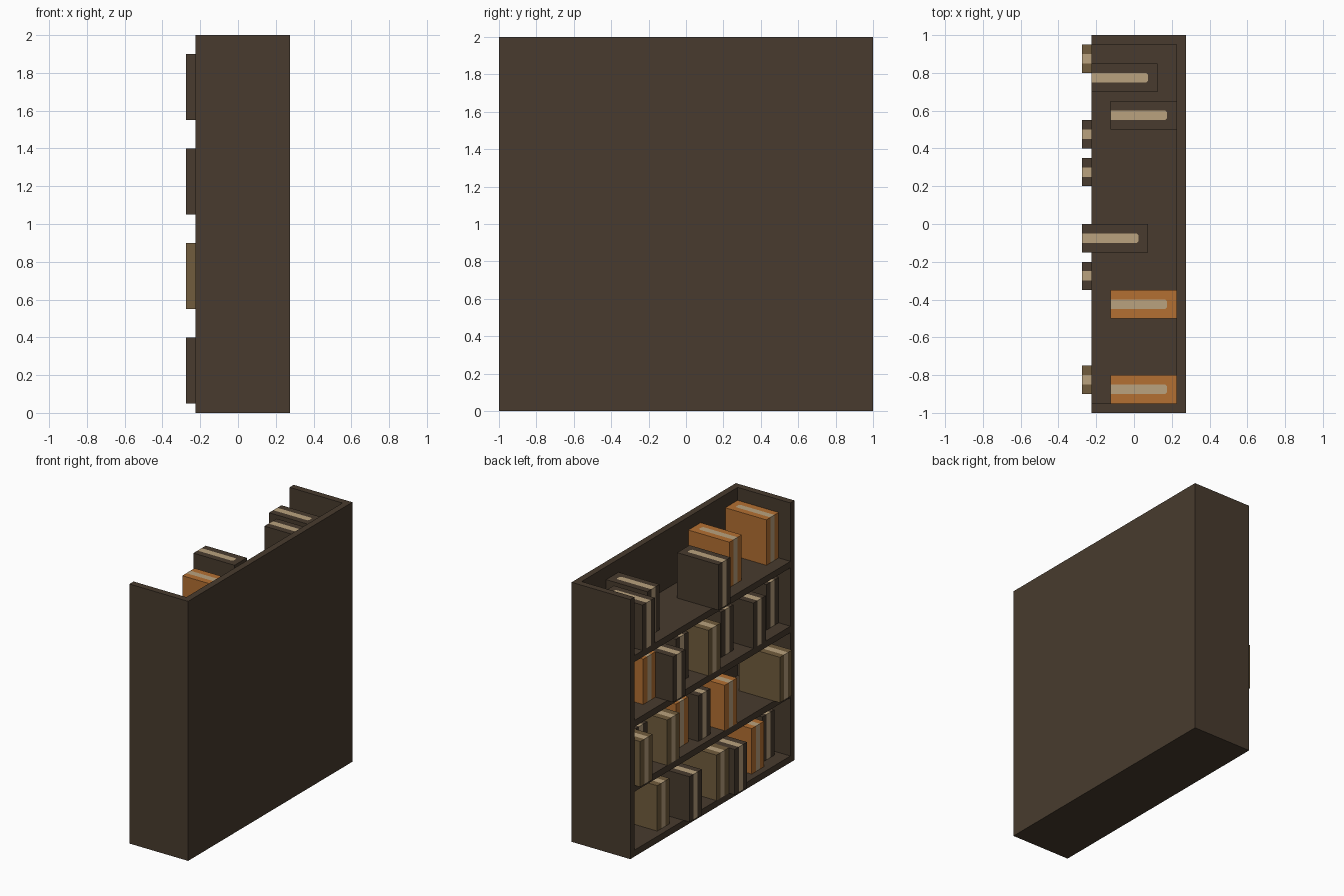
import bpy, bmesh

if "Cube" in bpy.data.objects:
    bpy.data.objects.remove(bpy.data.objects["Cube"])


def srgb(r, g, b):
    def lin(c):
        c /= 255
        return c / 12.92 if c <= 0.04045 else ((c + 0.055) / 1.055) ** 2.4
    return (lin(r), lin(g), lin(b), 1)


def material(name, rgb):
    m = bpy.data.materials.new(name)
    m.diffuse_color = srgb(*rgb)
    m.use_nodes = True
    m.node_tree.nodes["Principled BSDF"].inputs["Base Color"].default_value = m.diffuse_color
    return m


DARK = material("dark_wood", (72, 59, 46))
BROWN = material("tan_brown", (113, 92, 61))
ORANGE = material("orange_leather", (180, 112, 50))
PAPER = material("cream_paper", (186, 162, 126))


def prism(name, outline, z0, z1, mat):
    """Extrude an x/y outline from z0 up to z1."""
    bm = bmesh.new()
    face = bm.faces.new([bm.verts.new((x, y, z0)) for x, y in outline])
    ext = bmesh.ops.extrude_face_region(bm, geom=[face])
    top = [v for v in ext["geom"] if isinstance(v, bmesh.types.BMVert)]
    bmesh.ops.translate(bm, verts=top, vec=(0, 0, z1 - z0))
    bmesh.ops.recalc_face_normals(bm, faces=bm.faces[:])
    mesh = bpy.data.meshes.new(name)
    bm.to_mesh(mesh)
    bm.free()
    mesh.materials.append(mat)
    obj = bpy.data.objects.new(name, mesh)
    bpy.context.collection.objects.link(obj)
    return obj


# Case: back and both sides as one U-shaped wall, open at the top and at -x
prism("case_walls", [(-0.225, -1), (0.275, -1), (0.275, 1), (-0.225, 1),
                     (-0.225, 0.95), (0.225, 0.95), (0.225, -0.95), (-0.225, -0.95)],
      0, 2, DARK)

# Shelves
for i in range(4):
    prism(f"shelf_{i + 1}", [(-0.225, -0.95), (0.225, -0.95), (0.225, 0.95), (-0.225, 0.95)],
          0.5 * i, 0.5 * i + 0.05, DARK)


def book(name, x, y, z, mat):
    """Cover wraps a page block; the spine is at +x, the page edge faces -x."""
    inner = [(0, 0.05), (0.29, 0.05), (0.30, 0.06), (0.30, 0.09), (0.29, 0.10), (0, 0.10)]
    cover = [(0, 0), (0.35, 0), (0.35, 0.15), (0, 0.15)] + inner[::-1]
    for part, outline, m in (("cover", cover, mat), ("pages", inner, PAPER)):
        prism(f"{name}_{part}", [(x + a, y + b) for a, b in outline], z, z + 0.35, m)


# Books per shelf, bottom to top: (front x, lower y, cover)
shelves = [
    [(-0.175, 0.45, BROWN), (-0.275, 0.20, DARK), (-0.225, -0.20, BROWN),
     (-0.275, -0.35, DARK), (-0.175, -0.70, ORANGE), (-0.125, -0.90, DARK)],
    [(-0.275, 0.80, BROWN), (-0.125, 0.65, DARK), (-0.225, 0.40, BROWN),
     (-0.125, 0.15, ORANGE), (-0.175, -0.05, DARK), (-0.225, -0.30, ORANGE),
     (-0.275, -0.90, BROWN)],
    [(-0.125, 0.55, ORANGE), (-0.275, 0.40, DARK), (-0.125, 0.15, DARK),
     (-0.225, -0.10, BROWN), (-0.125, -0.40, DARK), (-0.225, -0.65, DARK),
     (-0.125, -0.95, DARK)],
    [(-0.225, 0.70, DARK), (-0.125, 0.50, DARK), (-0.275, -0.15, DARK),
     (-0.125, -0.50, ORANGE), (-0.125, -0.95, ORANGE)],
]
for i, row in enumerate(shelves):
    for j, (x, y, mat) in enumerate(row):
        book(f"book_{i + 1}_{j + 1}", x, y, 0.5 * i + 0.05, mat)
